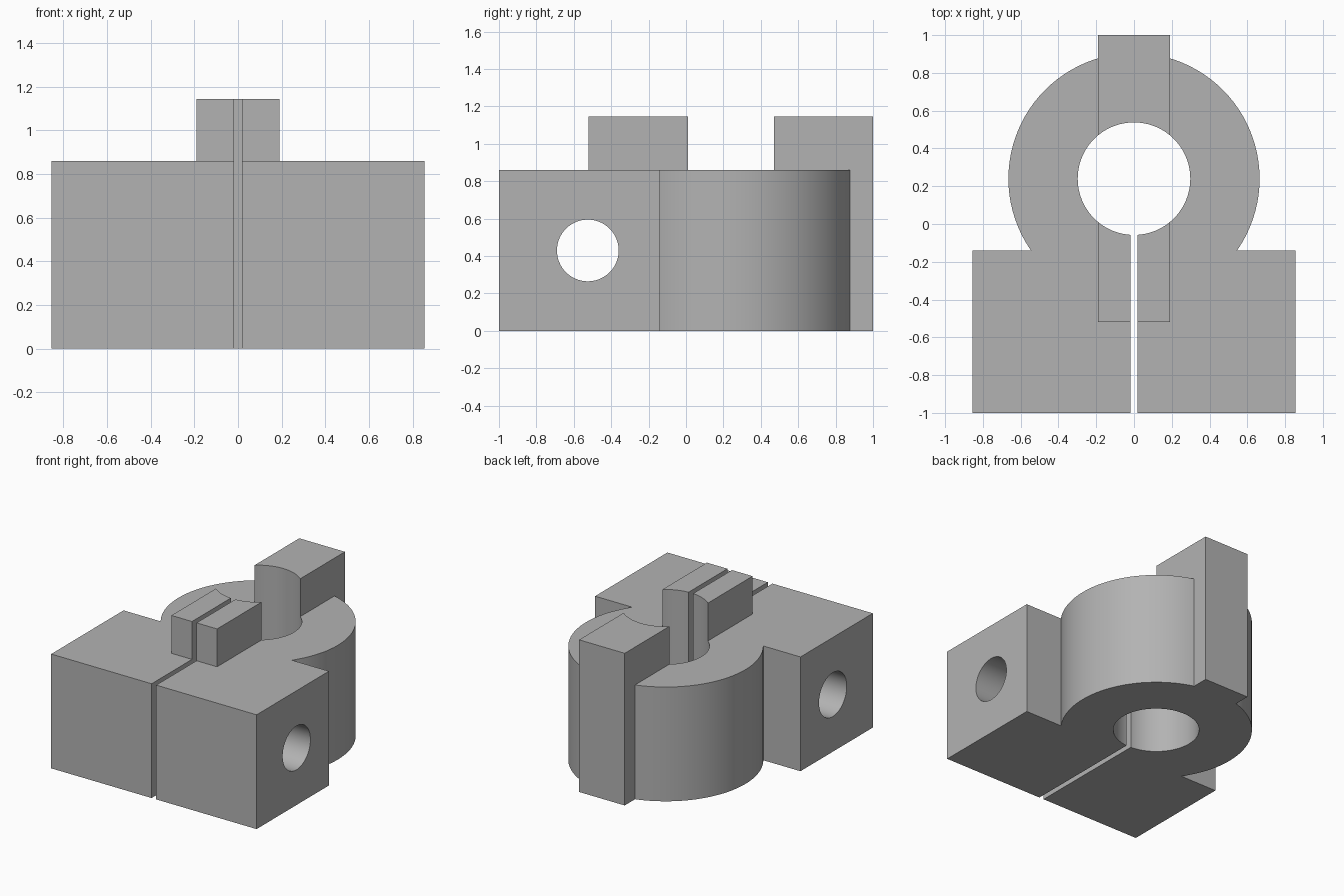
import bpy, bmesh, math
from mathutils import Matrix

if "Cube" in bpy.data.objects:
    bpy.data.objects.remove(bpy.data.objects["Cube"])

CY = 0.24                      # bore axis position in y
BASE_H, KEY_H = 0.86, 1.145    # clamp body height, raised key height


def make_object(name, bm):
    mesh = bpy.data.meshes.new(name)
    bm.to_mesh(mesh)
    bm.free()
    obj = bpy.data.objects.new(name, mesh)
    bpy.context.collection.objects.link(obj)
    return obj


def box(name, x0, x1, y0, y1, z0, z1):
    bm = bmesh.new()
    size = Matrix.Diagonal((x1 - x0, y1 - y0, z1 - z0, 1))
    centre = Matrix.Translation(((x0 + x1) / 2, (y0 + y1) / 2, (z0 + z1) / 2))
    bmesh.ops.create_cube(bm, size=1, matrix=centre @ size)
    return make_object(name, bm)


def cylinder(name, radius, depth, centre, rotation=Matrix(), segments=96):
    bm = bmesh.new()
    bmesh.ops.create_cone(bm, cap_ends=True, segments=segments, radius1=radius,
                          radius2=radius, depth=depth,
                          matrix=Matrix.Translation(centre) @ rotation)
    return make_object(name, bm)


def combine(target, tool, operation):
    mod = target.modifiers.new(operation, 'BOOLEAN')
    mod.operation, mod.solver, mod.object = operation, 'EXACT', tool
    bpy.context.view_layer.objects.active = target
    bpy.ops.object.modifier_apply(modifier=mod.name)
    bpy.data.objects.remove(tool, do_unlink=True)


# Round housing joined to the rectangular clamp block
clamp = cylinder("clamp_body", 0.665, BASE_H, (0, CY, BASE_H / 2))
combine(clamp, box("clamp_block", -0.855, 0.855, -1, -0.14, 0, BASE_H), 'UNION')

# Raised key: full-height rib at the back, short lug at the front
combine(clamp, box("back_key", -0.19, 0.19, CY, 1, 0, KEY_H), 'UNION')
combine(clamp, box("front_key", -0.19, 0.19, -0.52, CY, 0.4, KEY_H), 'UNION')

# Shaft bore, clamping slot and cross bolt hole
combine(clamp, cylinder("bore", 0.298, 3, (0, CY, 0.5)), 'DIFFERENCE')
combine(clamp, box("slot", -0.019, 0.019, -1.2, CY, -0.5, 1.6), 'DIFFERENCE')
combine(clamp, cylinder("bolt_hole", 0.165, 3, (0, -0.525, 0.43),
                        Matrix.Rotation(math.pi / 2, 4, 'Y'), 64), 'DIFFERENCE')

# Merge coplanar leftovers
bm = bmesh.new()
bm.from_mesh(clamp.data)
bmesh.ops.remove_doubles(bm, verts=bm.verts, dist=1e-5)
bmesh.ops.dissolve_limit(bm, angle_limit=0.002, verts=bm.verts, edges=bm.edges)
bm.to_mesh(clamp.data)
bm.free()

# Plain grey finish
grey = bpy.data.materials.new("light_grey")
grey.diffuse_color = (0.45, 0.45, 0.45, 1)
grey.use_nodes = True
grey.node_tree.nodes["Principled BSDF"].inputs["Base Color"].default_value = grey.diffuse_color
clamp.data.materials.clear()
clamp.data.materials.append(grey)

# Smooth round walls, crisp edges
bpy.context.view_layer.objects.active = clamp
clamp.select_set(True)
bpy.ops.object.shade_smooth_by_angle(angle=math.radians(30))
